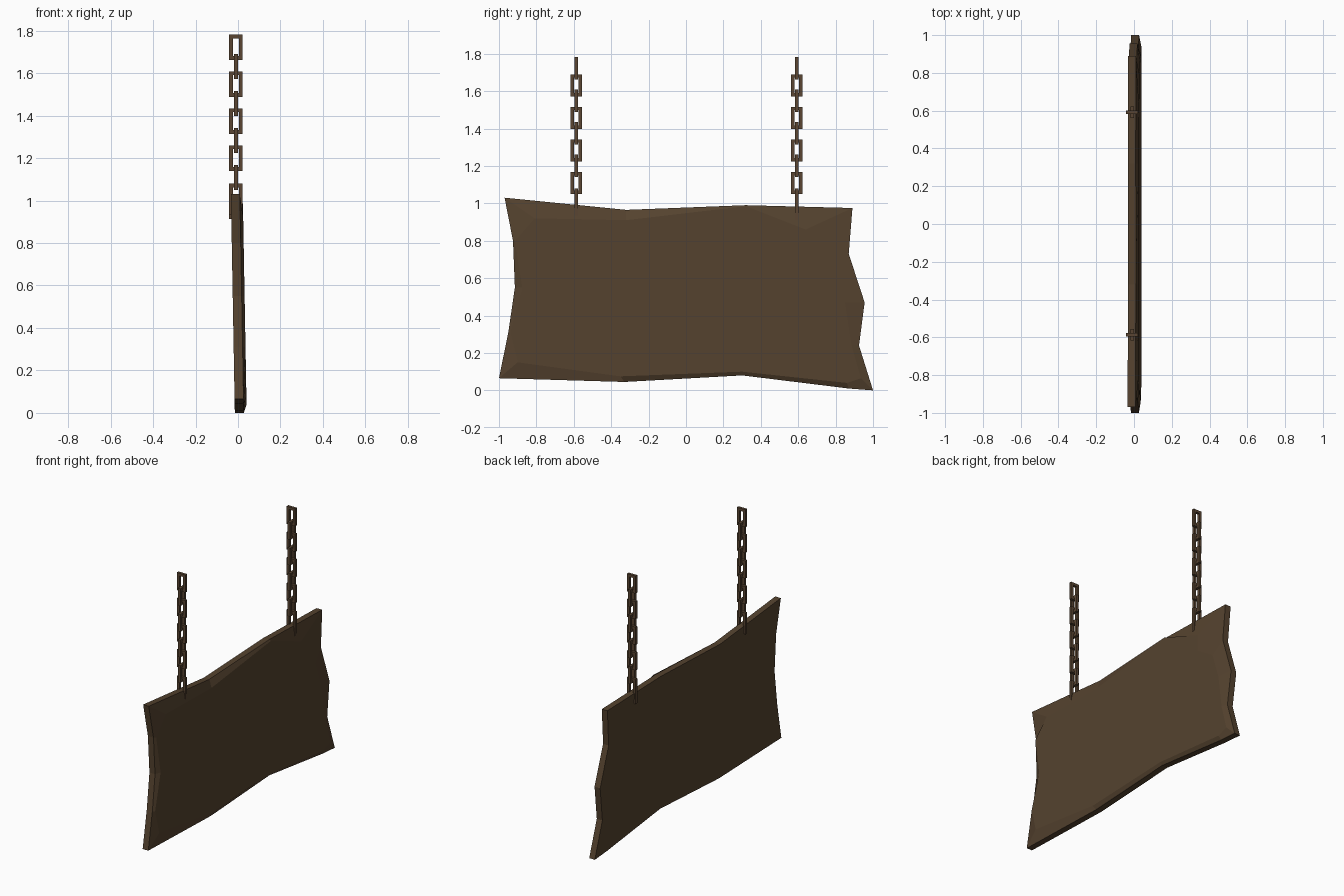
import bpy, bmesh
from mathutils import Vector

if "Cube" in bpy.data.objects:
    bpy.data.objects.remove(bpy.data.objects["Cube"])


def material(name, color):
    m = bpy.data.materials.new(name)
    m.diffuse_color = (*color, 1)
    m.use_nodes = True
    m.node_tree.nodes["Principled BSDF"].inputs["Base Color"].default_value = m.diffuse_color
    return m


def finish(name, bm, mat):
    bmesh.ops.remove_doubles(bm, verts=bm.verts, dist=0.0005)
    bmesh.ops.recalc_face_normals(bm, faces=bm.faces)
    me = bpy.data.meshes.new(name)
    bm.to_mesh(me)
    bm.free()
    me.materials.append(mat)
    ob = bpy.data.objects.new(name, me)
    bpy.context.collection.objects.link(ob)
    return ob


wood = material("wood", (0.09, 0.055, 0.028))
iron = material("iron", (0.10, 0.06, 0.032))

# Board: outline (y, z) paired with the chipped front-face outline (y, z)
outline = [
    (-0.97, 1.03, -0.81, 0.92), (-0.32, 0.965, -0.32, 0.91),
    (0.32, 0.99, 0.32, 0.985), (0.89, 0.975, 0.64, 0.86),
    (0.89, 0.975, 0.645, 0.745), (0.87, 0.73, 0.79, 0.65),
    (0.955, 0.47, 0.85, 0.47), (0.925, 0.24, 0.885, 0.24),
    (1.0, 0.0, 0.935, 0.065), (0.87, 0.01, 0.86, 0.04),
    (0.30, 0.08, 0.30, 0.10), (-0.33, 0.045, -0.35, 0.075),
    (-1.0, 0.065, -0.90, 0.15), (-0.95, 0.31, -0.94, 0.31),
    (-0.915, 0.55, -0.875, 0.55), (-0.925, 0.80, -0.915, 0.80),
]


def back_x(z):
    # the board leans back slightly
    return -0.015 - 0.018 * z


bm = bmesh.new()
back = [bm.verts.new((back_x(z), y, z)) for y, z, _, _ in outline]
rim = [bm.verts.new((back_x(z) + 0.042, y, z)) for y, z, _, _ in outline]
front = [bm.verts.new((back_x(z) + 0.056, y, z)) for _, _, y, z in outline]
n = len(outline)
for a, b in ((back, rim), (rim, front)):
    for i in range(n):
        j = (i + 1) % n
        bm.faces.new((a[i], a[j], b[j], b[i]))
bm.faces.new(back[::-1])
bm.faces.new(front)
finish("sign_board", bm, wood)


# Chain link: rectangular loop of a square bar
def add_link(bm, centre, side, half_w, z0, z1, t=0.009):
    side = Vector(side)
    normal = Vector((side.y, side.x, 0))
    mid, half_h = (z0 + z1) / 2, (z1 - z0) / 2
    rings = []
    for sx, sz in ((-1, -1), (1, -1), (1, 1), (-1, 1)):
        ring = []
        for d, e in ((-t, -t), (t, -t), (t, t), (-t, t)):
            p = Vector((*centre, mid)) + side * sx * (half_w - t + d) + normal * e
            p.z += sz * (half_h - t + d)
            ring.append(bm.verts.new(p))
        rings.append(ring)
    for i in range(4):
        a, b = rings[i], rings[(i + 1) % 4]
        for k in range(4):
            m = (k + 1) % 4
            bm.faces.new((a[k], b[k], b[m], a[m]))


# Two chains of alternating links; the lowest link wraps the board edge
for name, y, low in (("chain_left", -0.587, 0.935), ("chain_right", 0.592, 0.912)):
    bm = bmesh.new()
    c = (-0.01, y)
    add_link(bm, c, (1, 0, 0), 0.032, low, 1.08)
    for i in range(4):
        add_link(bm, c, (0, 1, 0), 0.031, 1.05 + 0.174 * i, 1.168 + 0.174 * i)
        add_link(bm, c, (1, 0, 0), 0.032, 1.14 + 0.174 * i, 1.26 + 0.174 * i)
    finish(name, bm, iron)
